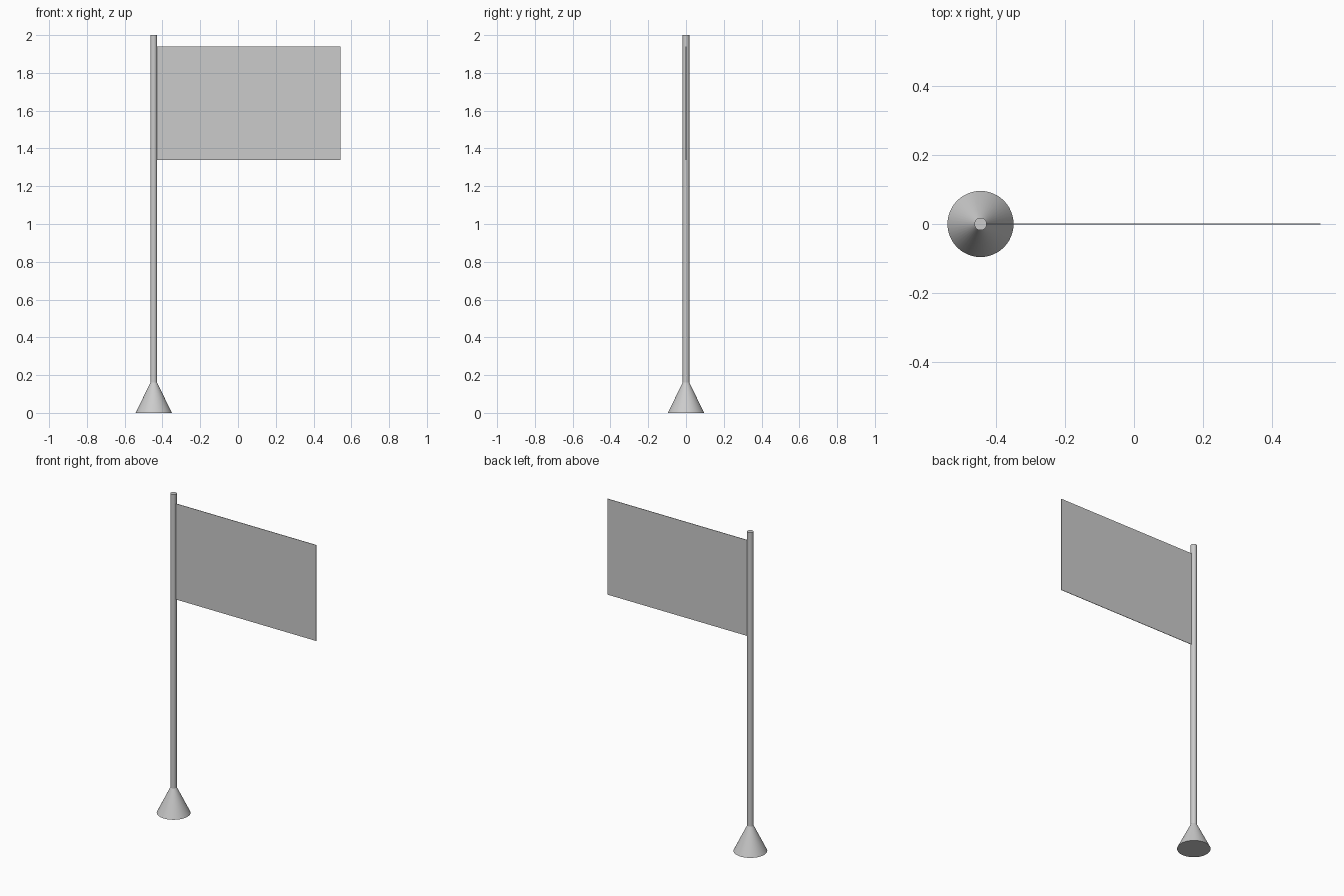
import bpy
import math

if "Cube" in bpy.data.objects:
    bpy.data.objects.remove(bpy.data.objects["Cube"])

POLE_X = -0.446
POLE_R = 0.018
BASE_R = 0.096
BASE_H = 0.16
TOP = 2.0


def frustum(name, r_low, r_high, z0, z1, sides=48):
    bpy.ops.mesh.primitive_cone_add(
        vertices=sides, radius1=r_low, radius2=r_high, depth=z1 - z0,
        location=(POLE_X, 0, (z0 + z1) / 2))
    ob = bpy.context.object
    ob.name = name
    bpy.ops.object.shade_smooth_by_angle(angle=math.radians(30))
    return ob


# Conical foot and the slim pole standing on it
frustum("base", BASE_R, POLE_R, 0, BASE_H)
frustum("pole", POLE_R, POLE_R, BASE_H, TOP)

# Thin rectangular flag, attached at the pole's surface
x0, x1 = POLE_X + POLE_R - 0.001, 0.542
z0, z1 = 1.34, 1.94
bpy.ops.mesh.primitive_cube_add(size=1, location=((x0 + x1) / 2, 0, (z0 + z1) / 2))
flag = bpy.context.object
flag.name = "flag"
flag.scale = (x1 - x0, 0.003, z1 - z0)
bpy.ops.object.transform_apply(location=False, rotation=False, scale=True)
